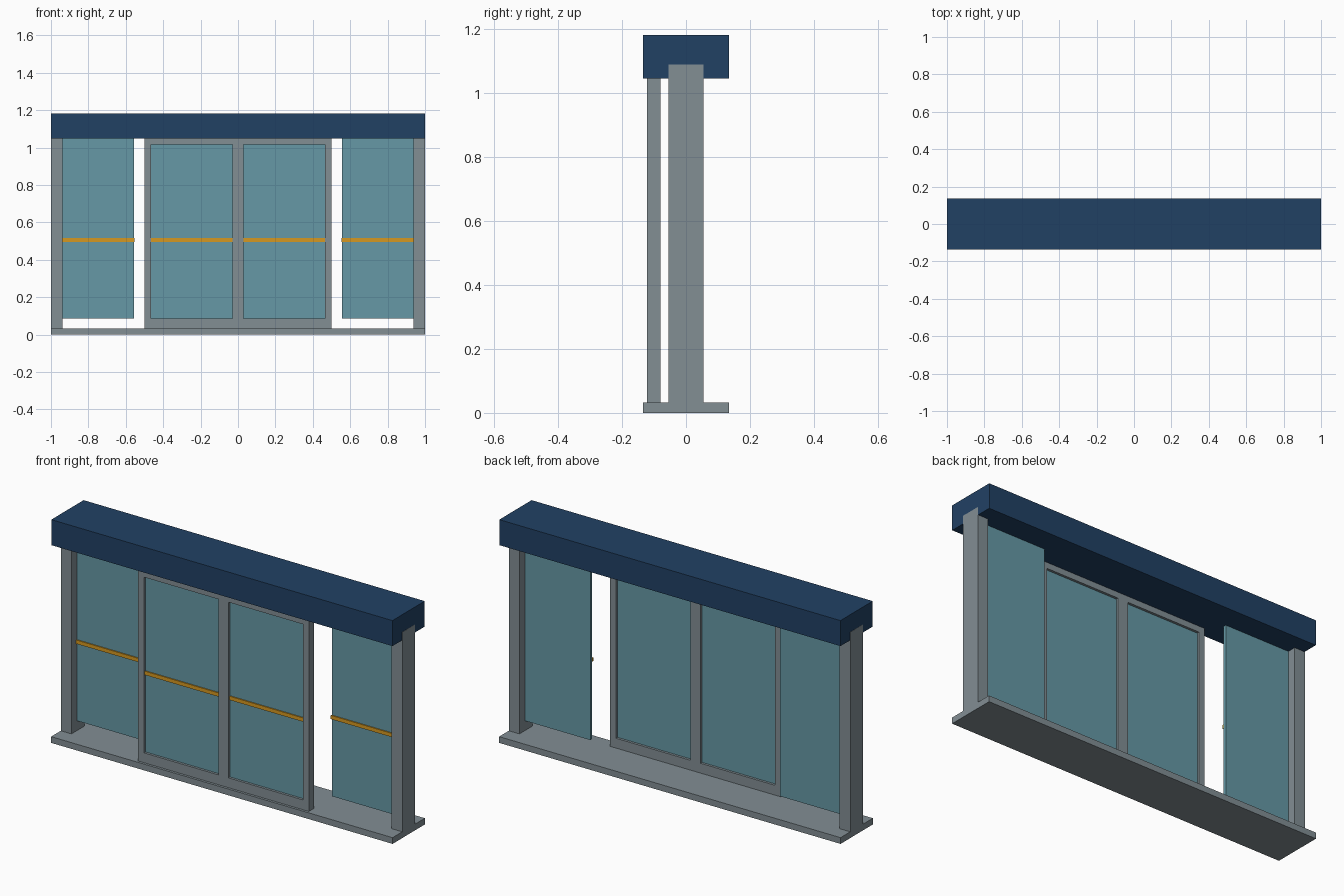
import bpy

if "Cube" in bpy.data.objects:
    bpy.data.objects.remove(bpy.data.objects["Cube"])


def material(name, rgb):
    lin = [((c / 255 + 0.055) / 1.055) ** 2.4 for c in rgb]
    m = bpy.data.materials.new(name)
    m.diffuse_color = (*lin, 1)
    m.use_nodes = True
    m.node_tree.nodes["Principled BSDF"].inputs["Base Color"].default_value = m.diffuse_color
    return m


GREY = material("grey metal", (130, 142, 148))
NAVY = material("navy", (33, 65, 100))
GLASS = material("teal glass", (102, 153, 166))
AMBER = material("amber stripe", (214, 153, 33))


def box(name, x, y, z, mat):
    """Axis-aligned box from (min, max) ranges."""
    bpy.ops.mesh.primitive_cube_add(
        size=1, location=[(a + b) / 2 for a, b in (x, y, z)])
    ob = bpy.context.object
    ob.name = name
    ob.scale = [b - a for a, b in (x, y, z)]
    bpy.ops.object.transform_apply(location=False, rotation=False, scale=True)
    ob.data.materials.append(mat)
    return ob


def pair(name, x, y, z, mat):
    """The same box on the right and left sides."""
    box(name + "_right", x, y, z, mat)
    box(name + "_left", (-x[1], -x[0]), y, z, mat)


FLOOR, GLASS_Z0, HEAD = 0.033, 0.085, 1.047
STRIPE_Z = (0.495, 0.515)

# Threshold and header box
box("threshold", (-1, 1), (-0.135, 0.135), (0, FLOOR), GREY)
box("header_box", (-0.999, 0.999), (-0.135, 0.135), (HEAD, 1.182), NAVY)

# End posts, running up over the header ends
pair("end_post", (0.938, 1.0), (-0.054, 0.054), (0.001, 1.09), GREY)

# Fixed side panes with marking stripes
pair("fixed_pane", (0.555, 0.938), (-0.008, 0.008), (GLASS_Z0, HEAD), GLASS)
pair("fixed_stripe", (0.553, 0.938), (-0.014, -0.008), STRIPE_Z, AMBER)

# Sliding leaves: frame bars, pane and stripe
DOOR_Y = (-0.122, -0.08)
TOP = 1.015
pair("outer_stile", (0.466, 0.5), DOOR_Y, (FLOOR, HEAD), GREY)
pair("inner_stile", (0, 0.03), DOOR_Y, (FLOOR, HEAD), GREY)
pair("bottom_rail", (0.03, 0.466), DOOR_Y, (FLOOR, GLASS_Z0), GREY)
pair("top_rail", (0.03, 0.466), DOOR_Y, (TOP, HEAD), GREY)
pair("sliding_pane", (0.03, 0.466), (-0.109, -0.093), (GLASS_Z0, TOP), GLASS)
pair("sliding_stripe", (0.03, 0.466), (-0.115, -0.109), STRIPE_Z, AMBER)
